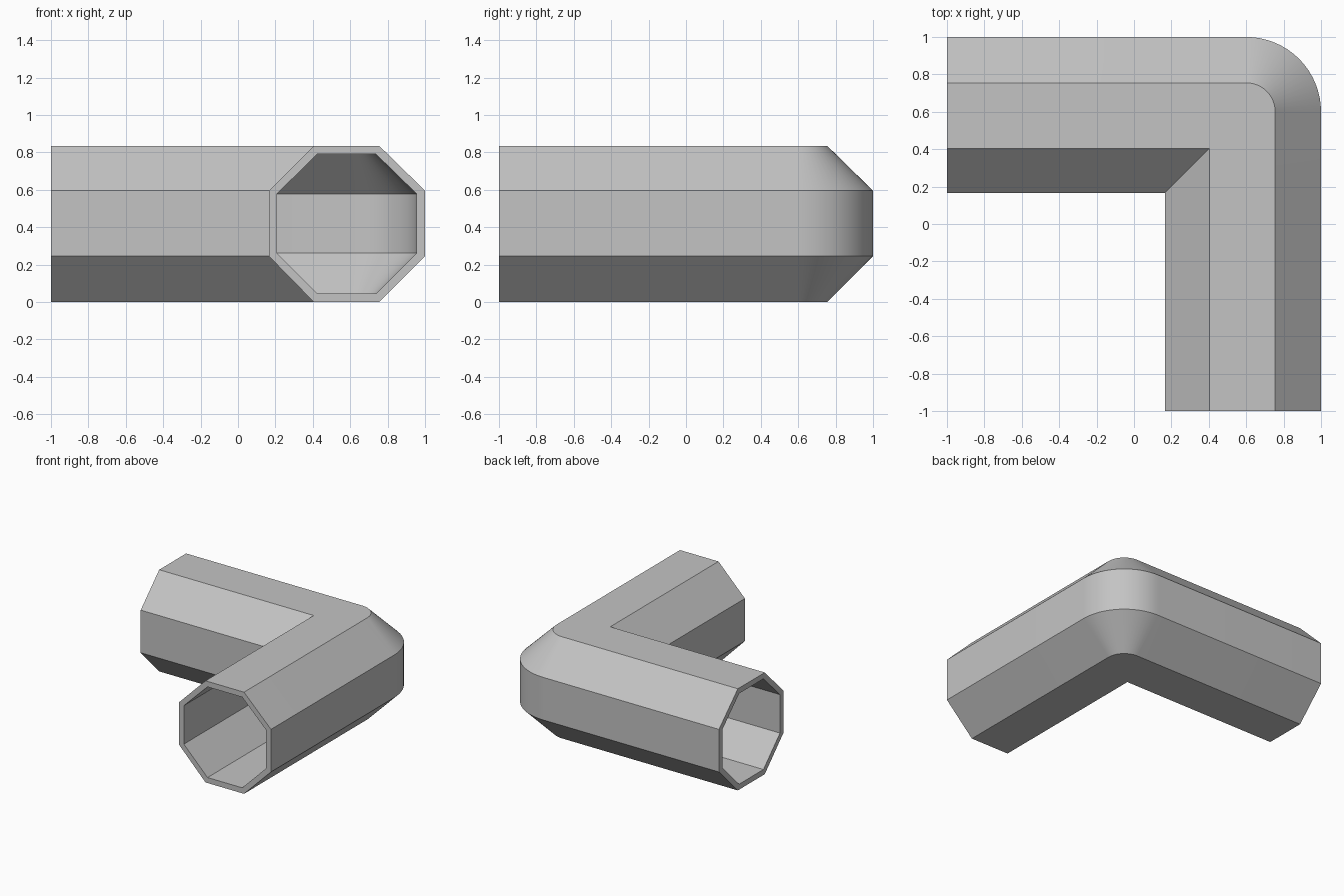
import bpy, bmesh, math

cube = bpy.data.objects.get("Cube")
if cube:
    bpy.data.objects.remove(cube, do_unlink=True)

BEND = 0.6      # bend centre on x and y
STEPS = 16      # segments round the outer corner


def octagon(lo, lo_flat, hi_flat, hi, bottom, low, high, top):
    """Chamfered section as (distance, height) pairs."""
    return [(hi, low), (hi, high), (hi_flat, top), (lo_flat, top),
            (lo, high), (lo, low), (lo_flat, bottom), (hi_flat, bottom)]


def rail(bm, u, z):
    """One lengthwise edge: rounded outside the bend centre, mitred inside it."""
    pts = [(u, -1)]
    for i in range(STEPS + 1):
        a = math.pi / 2 * i / STEPS
        r = u - BEND
        pts.append((BEND + r * math.cos(a), BEND + r * math.sin(a)) if r > 0 else (u, u))
    pts.append((-1, u))
    return [bm.verts.new((x, y, z)) for x, y in pts]


bm = bmesh.new()
outer = [rail(bm, u, z) for u, z in octagon(0.165, 0.405, 0.755, 1, 0, 0.245, 0.595, 0.835)]
inner = [rail(bm, u, z) for u, z in octagon(0.208, 0.423, 0.738, 0.955, 0.045, 0.262, 0.578, 0.79)]

# Outer and inner walls
for wall in (outer, inner):
    for k in range(8):
        a, b = wall[k], wall[(k + 1) % 8]
        for i in range(len(a) - 1):
            bm.faces.new((a[i], a[i + 1], b[i + 1], b[i]))

# Rims at both open ends
for k in range(8):
    n = (k + 1) % 8
    for e in (0, -1):
        bm.faces.new((outer[k][e], outer[n][e], inner[n][e], inner[k][e]))

bmesh.ops.remove_doubles(bm, verts=bm.verts[:], dist=0.0001)
bmesh.ops.recalc_face_normals(bm, faces=bm.faces[:])
mesh = bpy.data.meshes.new("elbow_pipe")
bm.to_mesh(mesh)
bm.free()

pipe = bpy.data.objects.new("elbow_pipe", mesh)
bpy.context.collection.objects.link(pipe)

# Plain grey material
color = (0.55, 0.55, 0.55, 1)
mat = bpy.data.materials.new("plain_grey")
mat.use_nodes = True
mat.diffuse_color = color
mat.node_tree.nodes["Principled BSDF"].inputs["Base Color"].default_value = color
mesh.materials.append(mat)

# Smooth the rounded corner, keep the octagon edges sharp
bpy.ops.object.select_all(action='DESELECT')
pipe.select_set(True)
bpy.context.view_layer.objects.active = pipe
bpy.ops.object.shade_smooth_by_angle(angle=math.radians(30))
